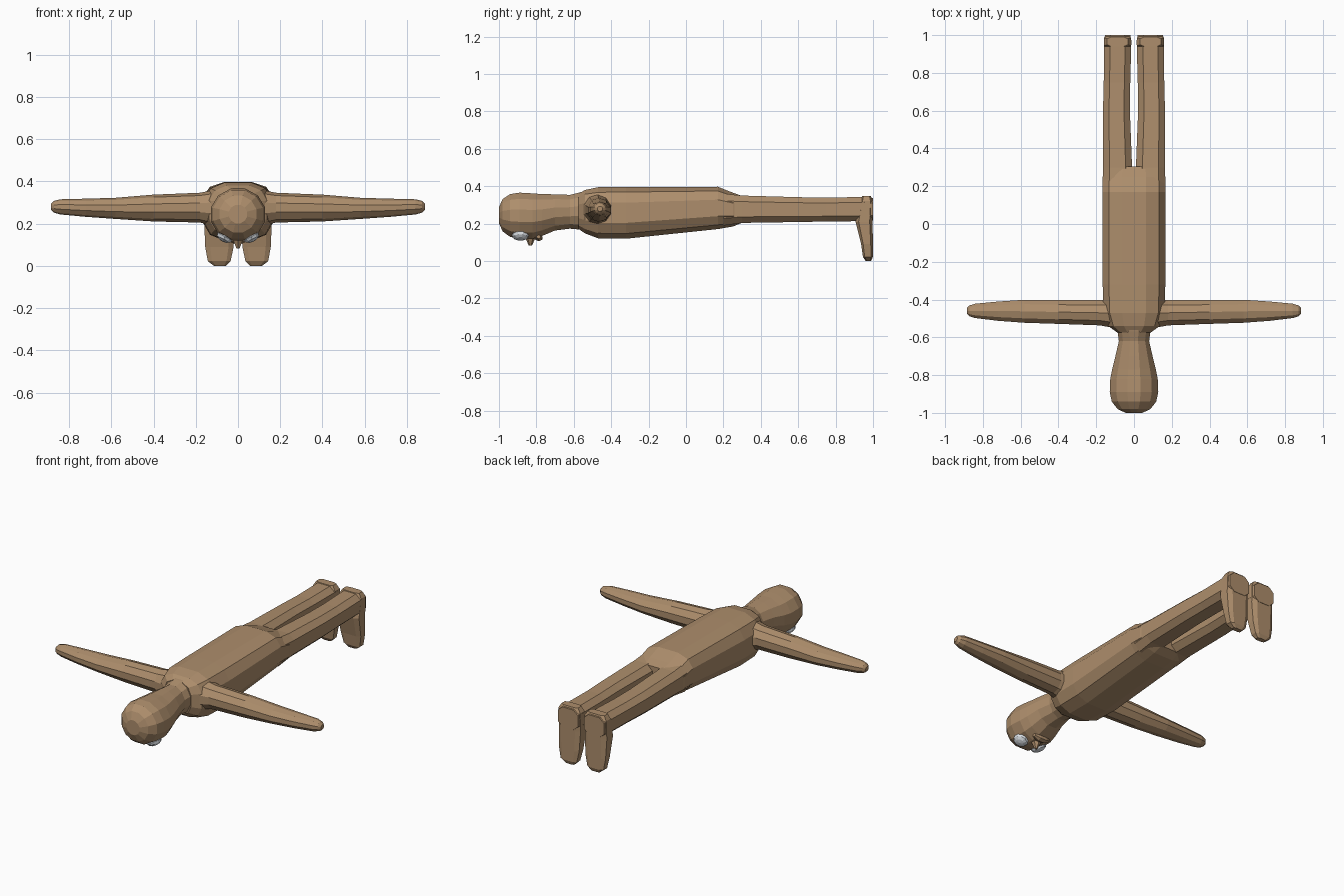
import bpy, bmesh, math
from mathutils import Vector, Matrix

if "Cube" in bpy.data.objects:
    bpy.data.objects.remove(bpy.data.objects["Cube"])


def material(name, rgb):
    m = bpy.data.materials.new(name)
    m.diffuse_color = (*rgb, 1)
    m.use_nodes = True
    m.node_tree.nodes["Principled BSDF"].inputs["Base Color"].default_value = m.diffuse_color
    return m


BROWN = material("warm brown", (0.42, 0.27, 0.15))
WHITE = material("eye white", (0.76, 0.80, 0.84))


def finish(name, bm, mat, mirror):
    bmesh.ops.recalc_face_normals(bm, faces=bm.faces)
    me = bpy.data.meshes.new(name)
    bm.to_mesh(me)
    bm.free()
    me.materials.append(mat)
    ob = bpy.data.objects.new(name, me)
    bpy.context.collection.objects.link(ob)
    if mirror:
        mod = ob.modifiers.new("mirror", 'MIRROR')
        mod.use_mirror_merge = False
    return ob


def loft(name, axis, sections, n=12, power=2.0, mirror=False):
    """Rings along an axis; each section is (t, a0, a1, b0, b1)."""
    bm = bmesh.new()
    rings = []
    for t, a0, a1, b0, b1 in sections:
        ring = []
        for i in range(n):
            ang = 2 * math.pi * (i + 0.5) / n
            c, s = math.cos(ang), math.sin(ang)
            a = (a0 + a1) / 2 + (a1 - a0) / 2 * math.copysign(abs(c) ** (2 / power), c)
            b = (b0 + b1) / 2 + (b1 - b0) / 2 * math.copysign(abs(s) ** (2 / power), s)
            co = {'x': (t, a, b), 'y': (a, t, b), 'z': (a, b, t)}[axis]
            ring.append(bm.verts.new(co))
        rings.append(ring)
    for r, q in zip(rings, rings[1:]):
        for i in range(n):
            j = (i + 1) % n
            bm.faces.new((r[i], r[j], q[j], q[i]))
    bm.faces.new(rings[0])
    bm.faces.new(rings[-1])
    return finish(name, bm, BROWN, mirror)


# head and neck
loft("head_and_neck", 'y', [
    (-1.0, -.045, .045, .20, .29),
    (-.98, -.09, .09, .155, .335),
    (-.94, -.122, .122, .125, .362),
    (-.89, -.133, .133, .115, .37),
    (-.82, -.130, .130, .115, .366),
    (-.77, -.120, .120, .13, .362),
    (-.70, -.102, .102, .16, .36),
    (-.62, -.083, .083, .17, .357),
    (-.57, -.09, .09, .165, .37),
    (-.52, -.12, .12, .15, .38)])

# torso
loft("torso", 'y', [
    (-.575, -.09, .09, .17, .362),
    (-.54, -.14, .14, .145, .383),
    (-.47, -.165, .165, .118, .398),
    (-.32, -.17, .17, .116, .4),
    (.17, -.17, .17, .168, .4),
    (.25, -.17, .17, .182, .368),
    (.305, -.155, .155, .205, .348)], power=2.8)

# legs
loft("legs", 'y', [
    (.20, .004, .167, .185, .365),
    (.30, .006, .168, .20, .354),
    (.60, .018, .168, .205, .345),
    (.75, .016, .164, .208, .342),
    (.97, .010, .163, .21, .347),
    (1.0, .016, .157, .215, .34)], n=8, power=3, mirror=True)

# feet, toes pointing down
loft("feet", 'z', [
    (0.0, .055, .115, .96, .99),
    (.022, .033, .145, .945, 1.0),
    (.09, .018, .158, .935, 1.0),
    (.21, .012, .163, .905, 1.0),
    (.32, .012, .162, .93, 1.0),
    (.347, .03, .145, .94, .99)], n=8, power=4, mirror=True)

# arms
loft("arms", 'x', [
    (.08, -.56, -.39, .18, .365),
    (.18, -.54, -.40, .205, .346),
    (.40, -.532, -.40, .21, .337),
    (.58, -.526, -.398, .222, .322),
    (.72, -.515, -.408, .232, .318),
    (.84, -.50, -.42, .243, .315),
    (.872, -.49, -.43, .252, .307),
    (.885, -.475, -.445, .265, .293)], n=10, mirror=True)

# eyes
bm = bmesh.new()
tilt = Matrix.Rotation(math.radians(-28), 4, 'Y')
bmesh.ops.create_uvsphere(
    bm, u_segments=10, v_segments=6, radius=1,
    matrix=Matrix.Translation((.062, -.885, .138)) @ tilt
    @ Matrix.Diagonal((.042, .046, .026, 1)))
finish("eyes", bm, WHITE, True)

# nose
bm = bmesh.new()
bmesh.ops.create_cone(
    bm, segments=6, radius1=.036, radius2=.008, depth=.06, cap_ends=True,
    matrix=Matrix.Translation((0, -.832, .112)) @ Matrix.Rotation(math.pi, 4, 'X'))
finish("nose", bm, BROWN, False)

# lips
loft("lips", 'x', [
    (-.05, -.80, -.775, .12, .14),
    (-.02, -.81, -.765, .106, .14),
    (.02, -.81, -.765, .106, .14),
    (.05, -.80, -.775, .12, .14)], n=6)
